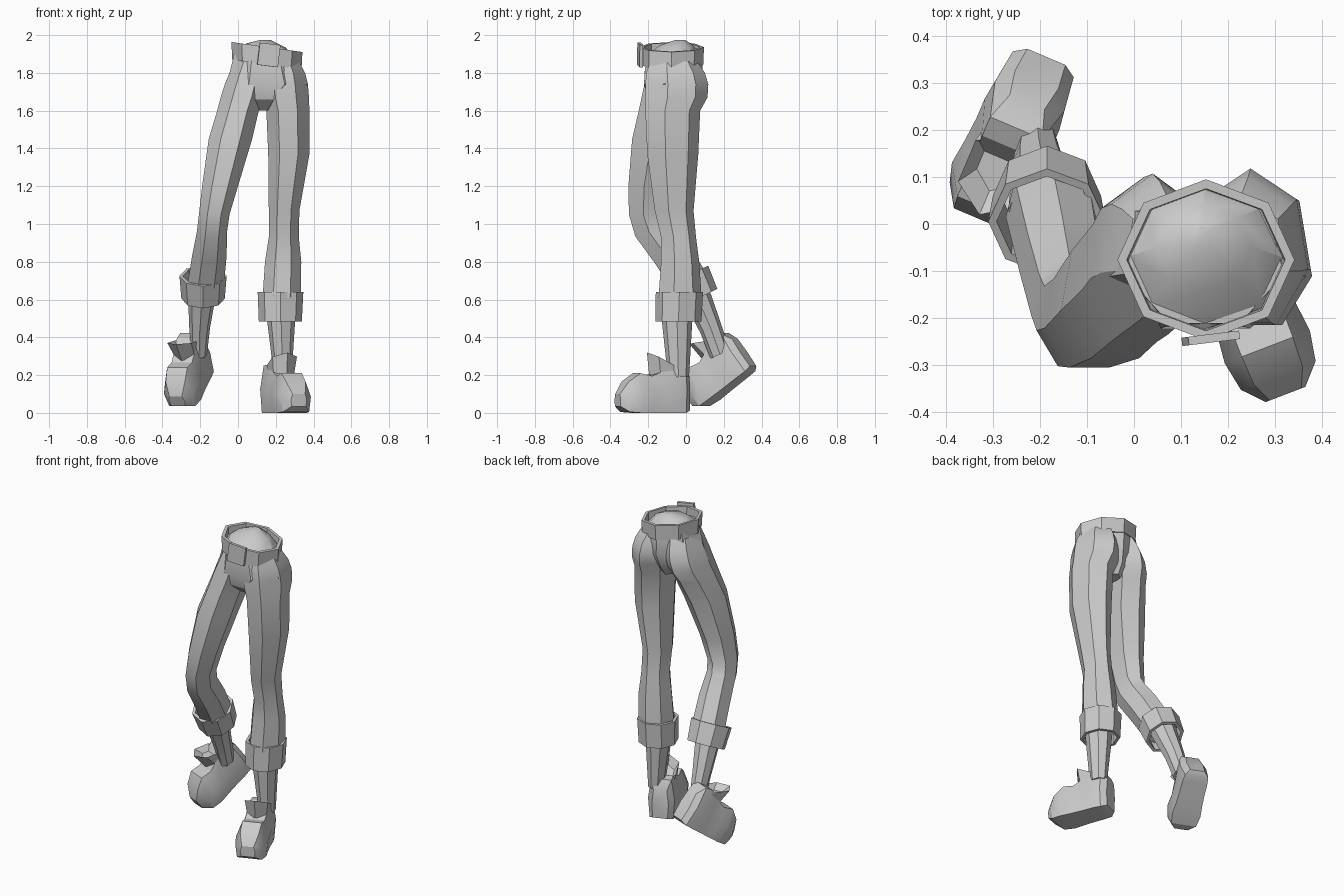
import bpy, bmesh
from math import sin, cos, tau, radians
from mathutils import Matrix, Vector

if "Cube" in bpy.data.objects:
    bpy.data.objects.remove(bpy.data.objects["Cube"])

grey = bpy.data.materials.new("plain grey")
grey.use_nodes = True
COLOUR = (0.6, 0.6, 0.6, 1)
grey.diffuse_color = COLOUR
grey.node_tree.nodes["Principled BSDF"].inputs["Base Color"].default_value = COLOUR


def skin(name, rings, closed=False, matrix=None):
    """Bridge equal rings of points; cap the ends, or join last to first."""
    bm = bmesh.new()
    loops = [[bm.verts.new(p) for p in ring] for ring in rings]
    n = len(loops[0])
    pairs = list(zip(loops, loops[1:]))
    if closed:
        pairs.append((loops[-1], loops[0]))
    else:
        bm.faces.new(loops[0])
        bm.faces.new(loops[-1])
    for a, b in pairs:
        for i in range(n):
            j = (i + 1) % n
            bm.faces.new((a[i], a[j], b[j], b[i]))
    bmesh.ops.recalc_face_normals(bm, faces=bm.faces)
    if matrix:
        bm.transform(matrix)
        if matrix.determinant() < 0:
            bmesh.ops.reverse_faces(bm, faces=bm.faces)
    mesh = bpy.data.meshes.new(name)
    bm.to_mesh(mesh)
    bm.free()
    mesh.materials.append(grey)
    obj = bpy.data.objects.new(name, mesh)
    bpy.context.collection.objects.link(obj)
    bpy.ops.object.select_all(action='DESELECT')
    obj.select_set(True)
    bpy.context.view_layer.objects.active = obj
    bpy.ops.object.shade_smooth_by_angle(angle=radians(30))


def oval(x, y, z, rx, ry, pitch=0, roll=0, sides=8):
    """Ring with a corner at the back; pitch lifts its back, roll its +x side."""
    pts = []
    for i in range(sides):
        a = tau * (i / sides + .25)
        u, v = rx * cos(a), ry * sin(a)
        pts.append((x + u * cos(radians(roll)), y + v * cos(radians(pitch)),
                    z + v * sin(radians(pitch)) + u * sin(radians(roll))))
    return pts


def span(z, x0, x1, y0, y1):
    """Seven-sided ring, flat at the front, given by its extents."""
    ry = (y1 - y0) / 1.9
    return oval((x0 + x1) / 2, y1 - ry, z, (x1 - x0) / 1.95, ry, sides=7)


def band(name, top, bottom, r_top, r_bottom, wall, pitch=0, roll=0):
    """Hollow ring with a wall thickness, for cuffs and belt."""
    rings = []
    for c, r, w in ((top, r_top, wall), (top, r_top, 0), (bottom, r_bottom, 0), (bottom, r_bottom, wall)):
        rings.append(oval(*c, r[0] - w, r[1] - w, pitch, roll))
    skin(name, rings, closed=True)


# Trousers: pelvis and two legs that overlap inside it
skin("pelvis", [
    oval(.15, -.072, 1.89, .175, .155, 0, -9, 7),
    oval(.15, -.072, 1.84, .185, .16, 0, -8, 7),
    span(1.74, -.06, .365, -.222, .085),
    span(1.66, .03, .25, -.2, .06),
    span(1.60, .09, .18, -.13, .02)])

skin("left_trouser_leg", [
    span(1.86, .13, .325, -.19, .06),
    span(1.80, .13, .355, -.21, .1),
    span(1.74, .125, .37, -.215, .118),
    span(1.67, .13, .376, -.215, .114),
    span(1.60, .15, .378, -.215, .075),
    span(1.37, .16, .378, -.205, .065),
    span(1.07, .163, .325, -.165, .04),
    span(.93, .163, .322, -.132, .053),
    span(.80, .143, .335, -.132, .07),
    span(.61, .13, .332, -.145, .083)])

skin("right_trouser_leg", [
    span(1.86, -.02, .16, -.19, .06),
    span(1.80, -.045, .155, -.205, .09),
    span(1.74, -.07, .15, -.22, .107),
    span(1.67, -.092, .135, -.235, .1),
    span(1.60, -.11, .11, -.25, .06),
    span(1.45, -.155, .075, -.285, .0),
    span(1.20, -.19, .0, -.305, -.07),
    span(1.05, -.207, -.045, -.302, -.09),
    oval(-.138, -.172, .965, .082, .112, 18, 0, 7),
    oval(-.152, -.08, .84, .094, .108, 30, 0, 7),
    oval(-.175, .035, .66, .1, .104, 26, 0, 7)])

# Cuffs
band("left_cuff", (.225, -.035, .64), (.224, -.04, .485), (.121, .125), (.114, .122), .018)
band("right_cuff", (-.185, .005, .725), (-.185, .06, .605), (.125, .125), (.115, .118), .018, 26)

# Belt, waist cap and buckle
band("belt", (.153, -.076, 1.937), (.153, -.076, 1.844), (.19, .171), (.185, .168), .02, 0, -8)
skin("waist_cap", [
    oval(.15, -.072, 1.88, .172, .152, 0, -8),
    oval(.148, -.05, 1.945, .105, .09, 0, -6),
    oval(.145, -.03, 1.975, .025, .025)])


def plate(name, w, h, d, matrix):
    skin(name, [[(x * w / 2, y, z * h / 2) for x, z in ((-1, -1), (1, -1), (1, 1), (-1, 1))]
                for y in (-d / 2, d / 2)], matrix=matrix)


buckle_pose = (Matrix.Translation((.163, -.243, 1.895)) @ Matrix.Rotation(radians(7), 4, 'Z')
               @ Matrix.Rotation(radians(7), 4, 'Y'))
plate("buckle", .11, .118, .018, buckle_pose)

# Shins
skin("left_shin", [oval(.225, -.05, .6, .085, .09), oval(.237, -.04, .19, .046, .056)])
skin("right_shin", [oval(-.187, .03, .68, .08, .08, 26), oval(-.203, .13, .45, .055, .06, 24),
                    oval(-.206, .18, .31, .042, .055, 24)])


def section(f, w, low, high, flat):
    """Shoe slice at distance f ahead of the heel."""
    mid = low + (high - low) * .5
    half = [(w * .88, low), (w, mid), (w * flat, high)]
    return [(x, -f, z) for x, z in half] + [(-x, -f, z) for x, z in reversed(half)]


def shoe(side, pose):
    skin(side + "_shoe", [
        section(-.005, .05, .012, .19, .8),
        section(.025, .08, .0, .25, .75),
        section(.075, .086, .0, .255, .7),
        section(.14, .086, .0, .225, .7),
        section(.215, .09, .0, .195, .65),
        section(.28, .097, .0, .21, .6),
        section(.345, .085, .005, .165, .65),
        section(.388, .045, .035, .1, .8)], matrix=pose)
    # Flared collar, standing highest at the tongue
    skin(side + "_shoe_collar", [
        oval(0, -.12, .19, .066, .09, -8, 0, 6),
        oval(0, -.138, .275, .08, .095, -28, 0, 6),
        oval(0, -.135, .235, .05, .066, -28, 0, 6)], matrix=pose)


shoe("left", Matrix.Translation((.183, .0, 0)) @ Matrix.Rotation(radians(21), 4, 'Z'))
shoe("right", Matrix.Translation((-.185, .358, .235)) @ Matrix.Rotation(radians(-23), 4, 'Z')
     @ Matrix.Rotation(radians(36), 4, 'X') @ Matrix.Scale(-1, 4, Vector((1, 0, 0))))
